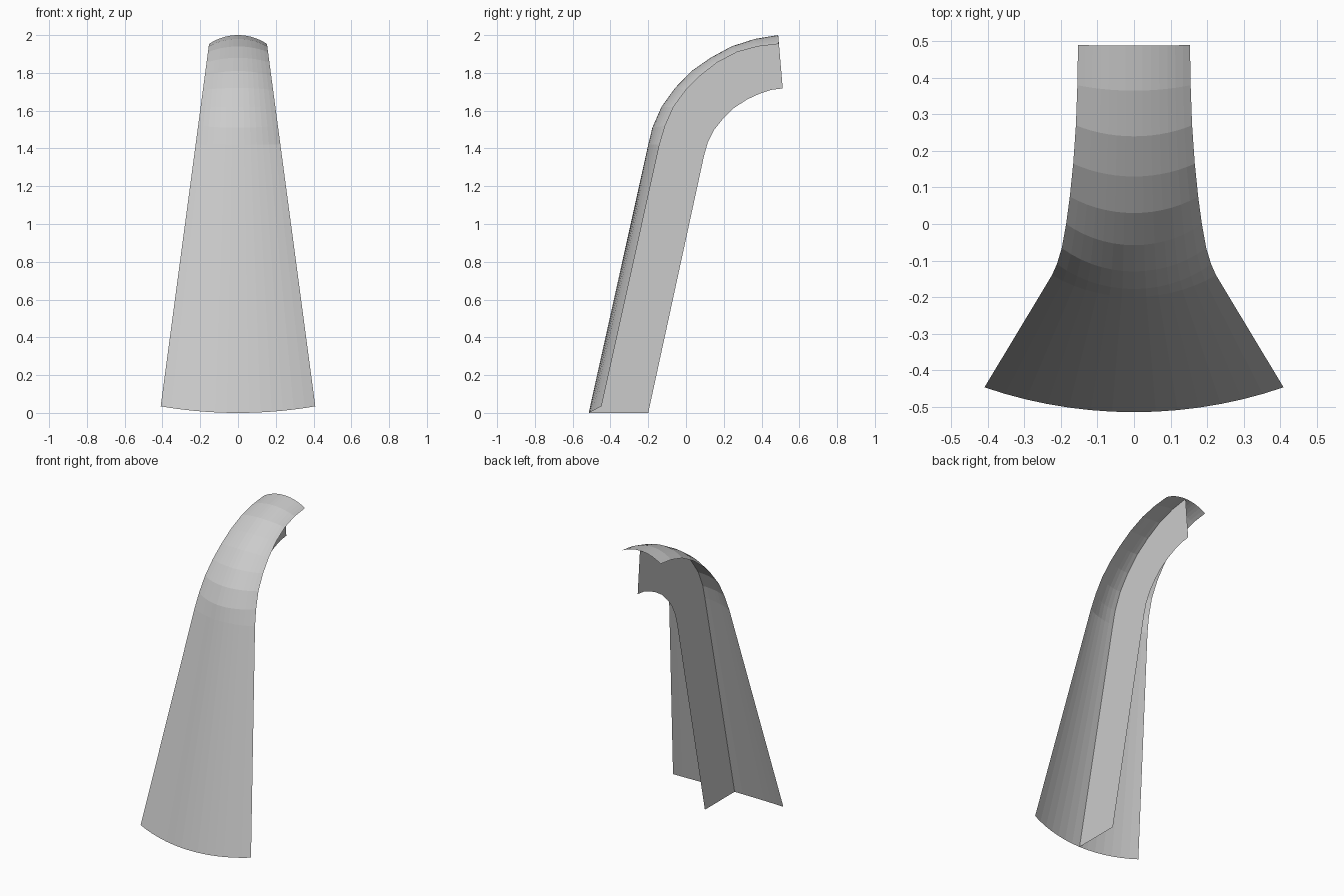
import bpy
from math import sin, cos, atan2, hypot

cube = bpy.data.objects.get("Cube")
if cube:
    bpy.data.objects.remove(cube, do_unlink=True)

grey = bpy.data.materials.new("light grey")
grey.use_nodes = True
colour = (0.6, 0.6, 0.6, 1)
grey.diffuse_color = colour
grey.node_tree.nodes["Principled BSDF"].inputs["Base Color"].default_value = colour

# Side profiles as (y, z): crest of the shell, its rim, and the inner edge of the rib
crest = [(-.515, 0), (-.2, 1.42), (-.178, 1.51), (-.13, 1.62), (-.058, 1.72),
         (.03, 1.81), (.13, 1.88), (.24, 1.94), (.365, 1.98), (.488, 2)]
rim = [(-.447, .035), (-.14, 1.42), (-.11, 1.52), (-.066, 1.62), (0, 1.71),
       (.075, 1.785), (.165, 1.855), (.27, 1.91), (.38, 1.94), (.49, 1.953)]
inner = [(-.2, 0), (.095, 1.36), (.115, 1.43), (.15, 1.5), (.198, 1.56),
         (.255, 1.615), (.325, 1.66), (.39, 1.69), (.45, 1.71), (.512, 1.718)]
SEGMENTS = 14


def make_strip(name, rows):
    """Join equal rows of points into a sheet of quads."""
    n = len(rows[0])
    faces = [(i * n + j, i * n + j + 1, (i + 1) * n + j + 1, (i + 1) * n + j)
             for i in range(len(rows) - 1) for j in range(n - 1)]
    mesh = bpy.data.meshes.new(name)
    mesh.from_pydata([p for row in rows for p in row], [], faces)
    mesh.materials.append(grey)
    obj = bpy.data.objects.new(name, mesh)
    bpy.context.collection.objects.link(obj)
    return obj


def arc_row(top, edge):
    """Circular arc across the shell, through both rims and the crest."""
    width = .414 - .1335 * edge[1]
    dy, dz = edge[0] - top[0], edge[1] - top[1]
    half = 2 * atan2(hypot(dy, dz), width)
    row = []
    for j in range(SEGMENTS + 1):
        a = half * (2 * j / SEGMENTS - 1)
        f = (1 - cos(a)) / (1 - cos(half))
        row.append((width * sin(a) / sin(half), top[0] + dy * f, top[1] + dz * f))
    return row


# Curved, tapering outer shell
make_strip("curved_shell", [arc_row(c, r) for c, r in zip(crest, rim)])

# Flat rib down the middle of the hollow side
make_strip("centre_rib", [[(0, *c), (0, *i)] for c, i in zip(crest, inner)])
